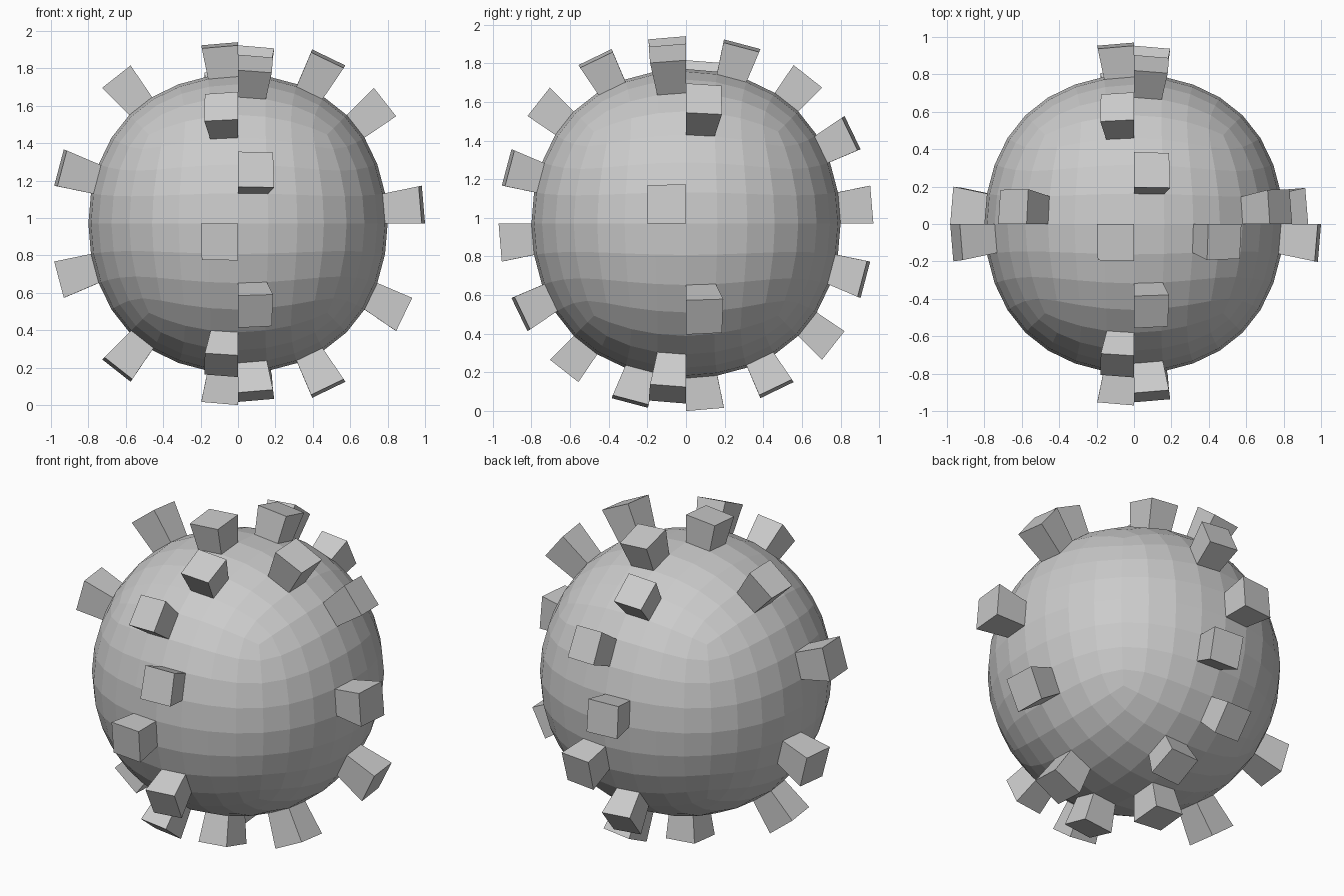
import bpy, bmesh
from math import sin, cos, radians
from mathutils import Vector

if "Cube" in bpy.data.objects:
    bpy.data.objects.remove(bpy.data.objects["Cube"])

STEP = 11.25      # 32 faces around each great circle
RADIUS = 0.8
CENTRE_Z = 0.97

# Rounded body: cube smoothed by three subdivision levels
bpy.ops.mesh.primitive_cube_add(size=2)
body = bpy.context.object
body.name = "studded_ball"
sub = body.modifiers.new("round", 'SUBSURF')
sub.levels = sub.render_levels = 3
bpy.ops.object.modifier_apply(modifier=sub.name)

bm = bmesh.new()
bm.from_mesh(body.data)
k = RADIUS / max(v.co.x for v in bm.verts)
bmesh.ops.scale(bm, vec=(k, k, k), verts=bm.verts)


def nearest_face(direction):
    d = direction.normalized()
    return max(bm.faces, key=lambda f: f.calc_center_median().normalized().dot(d))


# Studs around the side-view ring: every second face, alternating left/right
long_ring = []
for i in range(0, 32, 2):
    a = radians((i + 0.5) * STEP)
    side = -0.1 if i % 4 == 0 else 0.1
    long_ring.append(nearest_face(Vector((side, cos(a), sin(a)))))

# Studs around the front-view ring: mostly every third face, alternating front/back
cross_ring = []
for i, side in ((5, -1), (3, 1), (0, -1), (-3, 1), (-6, -1),
                (-12, -1), (-15, 1), (14, -1), (11, 1)):
    a = radians((i + 0.5) * STEP)
    cross_ring.append(nearest_face(Vector((cos(a), side * 0.1, sin(a)))))

# Pull each chosen face outward into a flared block
for faces, grow in ((long_ring, 1.2125), (cross_ring, 1.25)):
    out = bmesh.ops.extrude_discrete_faces(bm, faces=faces)["faces"]
    for v in {v for f in out for v in f.verts}:
        v.co *= grow

bmesh.ops.translate(bm, vec=(0, 0, CENTRE_Z), verts=bm.verts)
bmesh.ops.recalc_face_normals(bm, faces=bm.faces)
for f in bm.faces:
    f.smooth = False
bm.to_mesh(body.data)
bm.free()
